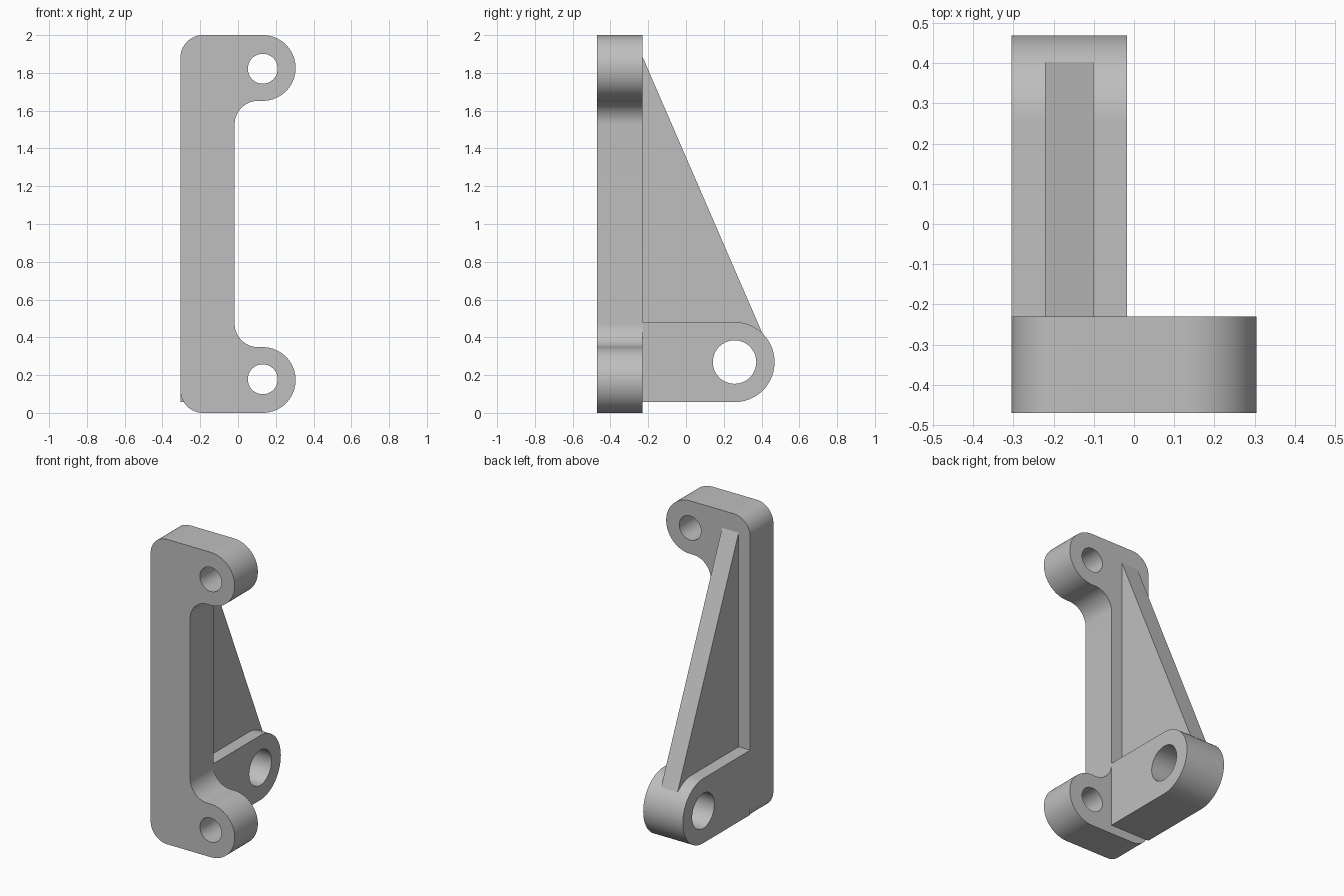
import bpy
import bmesh
import math
from mathutils import Vector

cube = bpy.data.objects.get("Cube")
if cube:
    bpy.data.objects.remove(cube, do_unlink=True)

grey = bpy.data.materials.new("plain grey")
grey.use_nodes = True
colour = (0.52, 0.52, 0.52, 1)
grey.diffuse_color = colour
for node in grey.node_tree.nodes:
    if node.type == 'BSDF_PRINCIPLED':
        node.inputs["Base Color"].default_value = colour
        node.inputs["Roughness"].default_value = 0.6


def arc(u, v, r, start, end, steps=20):
    """Points on an arc, angles in degrees."""
    angles = [math.radians(start + (end - start) * i / steps) for i in range(steps + 1)]
    return [(u + r * math.cos(a), v + r * math.sin(a)) for a in angles]


def circle(u, v, r):
    return arc(u, v, r, 0, 360, 64)[:-1]


def slab(name, loops, place, depth):
    """Fill an outline with holes and extrude it into a solid."""
    bm = bmesh.new()
    edges = []
    for loop in loops:
        verts = [bm.verts.new(place(u, v)) for u, v in loop]
        edges += [bm.edges.new((a, b)) for a, b in zip(verts, verts[1:] + verts[:1])]
    bmesh.ops.triangle_fill(bm, edges=edges, use_beauty=True)
    result = bmesh.ops.extrude_face_region(bm, geom=bm.faces[:])
    moved = [g for g in result["geom"] if isinstance(g, bmesh.types.BMVert)]
    bmesh.ops.translate(bm, verts=moved, vec=Vector(depth))
    bmesh.ops.recalc_face_normals(bm, faces=bm.faces[:])
    mesh = bpy.data.meshes.new(name)
    bm.to_mesh(mesh)
    bm.free()
    mesh.materials.append(grey)
    obj = bpy.data.objects.new(name, mesh)
    bpy.context.collection.objects.link(obj)
    bpy.ops.object.select_all(action='DESELECT')
    obj.select_set(True)
    bpy.context.view_layer.objects.active = obj
    bpy.ops.object.shade_smooth_by_angle(angle=math.radians(30))
    return obj


# Mounting plate: the lower half outline is mirrored to make the upper half
LEFT, INNER, BACK, FRONT = -0.305, -0.018, -0.23, -0.47
EAR_X, EAR_R, FILLET, CORNER = 0.131, 0.174, 0.125, 0.12
lower = (arc(LEFT + CORNER, CORNER, CORNER, 180, 270)
         + arc(EAR_X, EAR_R, EAR_R, -90, 90, 40)
         + arc(INNER + FILLET, 2 * EAR_R + FILLET, FILLET, 270, 180))
upper = [(x, 2 - z) for x, z in reversed(lower)]
slab("mounting_plate",
     [lower + upper, circle(EAR_X, 0.178, 0.079), circle(EAR_X, 2 - 0.178, 0.079)],
     lambda x, z: (x, FRONT, z), (0, BACK - FRONT, 0))

# Rear lug with a pivot hole
LUG_Y, LUG_Z, LUG_R = 0.257, 0.269, 0.212
slab("pivot_lug",
     [[(BACK, LUG_Z + LUG_R), (BACK, LUG_Z - LUG_R)]
      + arc(LUG_Y, LUG_Z, LUG_R, -90, 90, 40),
      circle(LUG_Y, LUG_Z, 0.115)],
     lambda y, z: (LEFT, y, z), (INNER - LEFT, 0, 0))

# Triangular rib, its foot buried in the lug
slab("stiffening_rib",
     [[(BACK, 1.885), (BACK, 0.42), (0.3, 0.42), (0.403, 0.424)]],
     lambda y, z: (-0.221, y, z), (0.12, 0, 0))
